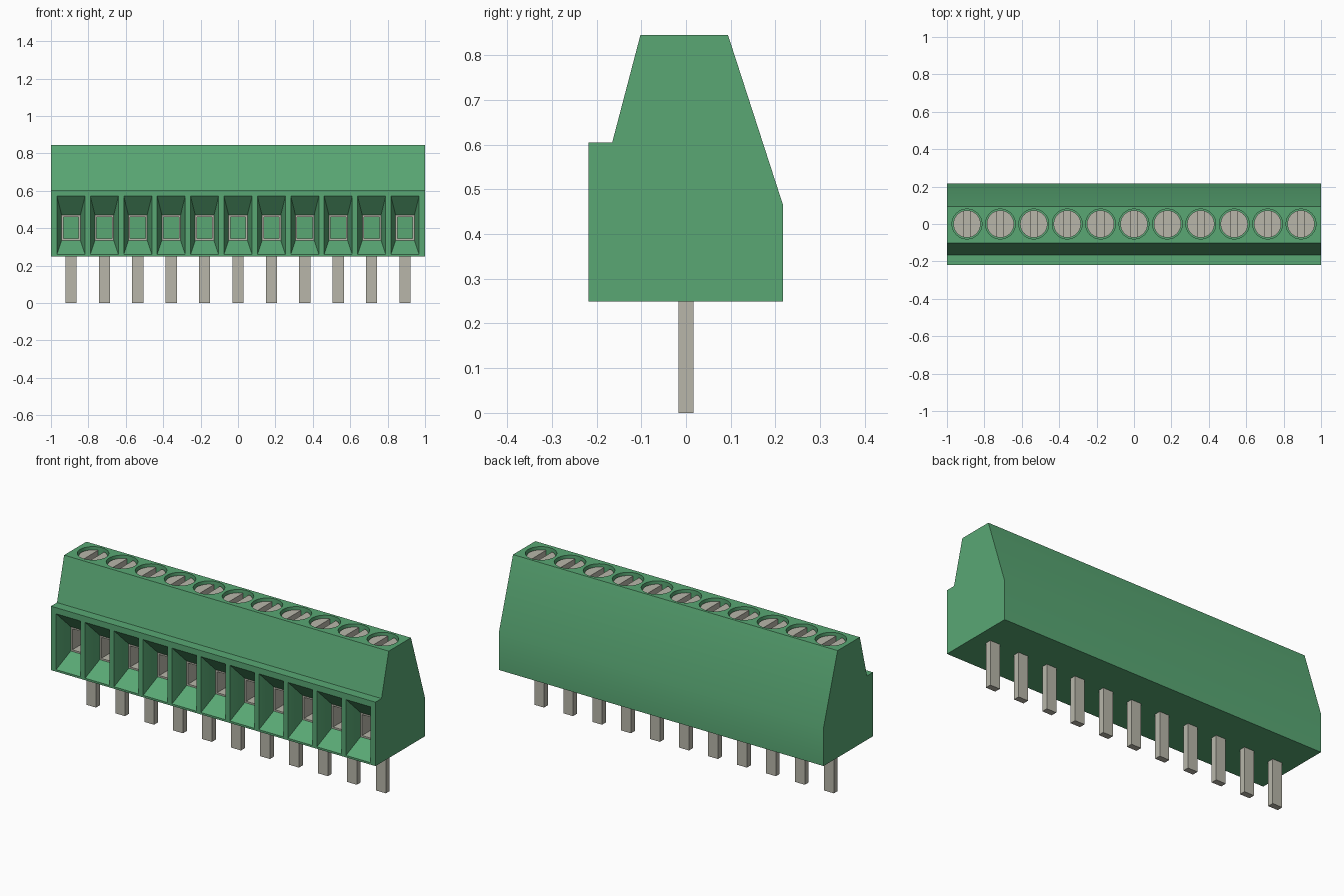
import bpy, bmesh
from math import pi
from mathutils import Matrix, Vector

if "Cube" in bpy.data.objects:
    bpy.data.objects.remove(bpy.data.objects["Cube"])

POLES = 11
PITCH = 2 / 11.2
CENTRES = [(i - (POLES - 1) / 2) * 0.1786 for i in range(POLES)]


def material(name, colour):
    m = bpy.data.materials.new(name)
    m.use_nodes = True
    m.diffuse_color = colour
    m.node_tree.nodes["Principled BSDF"].inputs["Base Color"].default_value = colour
    return m


GREEN = material("green plastic", (0.10, 0.39, 0.175, 1))
METAL = material("tinned metal", (0.48, 0.47, 0.40, 1))


def finish(name, bm, *mats):
    bmesh.ops.recalc_face_normals(bm, faces=bm.faces)
    mesh = bpy.data.meshes.new(name)
    bm.to_mesh(mesh)
    bm.free()
    for m in mats:
        mesh.materials.append(m)
    ob = bpy.data.objects.new(name, mesh)
    bpy.context.collection.objects.link(ob)
    return ob


def box(bm, x, y, z):
    """Box from (low, high) ranges; returns its faces."""
    size = Matrix.Diagonal((x[1] - x[0], y[1] - y[0], z[1] - z[0], 1))
    mid = Vector((sum(x) / 2, sum(y) / 2, sum(z) / 2))
    vs = bmesh.ops.create_cube(bm, size=1, matrix=Matrix.Translation(mid) @ size)["verts"]
    return list({f for v in vs for f in v.link_faces})


def cylinder(bm, x, radius, low, high):
    bmesh.ops.create_cone(bm, cap_ends=True, segments=32, radius1=radius, radius2=radius,
                          depth=high - low,
                          matrix=Matrix.Translation((x, 0, (low + high) / 2)))


def cut(target, cutter):
    """Subtract the cutter and bake the result."""
    mod = target.modifiers.new("cut", "BOOLEAN")
    mod.operation, mod.solver, mod.object = "DIFFERENCE", "EXACT", cutter
    deps = bpy.context.evaluated_depsgraph_get()
    mesh = bpy.data.meshes.new_from_object(target.evaluated_get(deps))
    target.modifiers.clear()
    target.data = mesh
    bpy.data.objects.remove(cutter)


def smooth(ob):
    bpy.ops.object.select_all(action="DESELECT")
    ob.select_set(True)
    bpy.context.view_layer.objects.active = ob
    bpy.ops.object.shade_smooth_by_angle(angle=pi / 6)


# Housing: side profile extruded along x
profile = [(-0.218, 0.249), (-0.218, 0.605), (-0.165, 0.605), (-0.102, 0.845),
           (0.094, 0.845), (0.217, 0.465), (0.217, 0.249)]
bm = bmesh.new()
side = bm.faces.new([bm.verts.new((-1, y, z)) for y, z in profile])
ext = bmesh.ops.extrude_face_region(bm, geom=[side])["geom"]
bmesh.ops.translate(bm, vec=(2, 0, 0), verts=[v for v in ext if isinstance(v, bmesh.types.BMVert)])
housing = finish("housing", bm, GREEN)

# Wire funnels, tapering inwards to the clamp pockets
FRONT, THROAT, BACK = -0.218, -0.125, 0.06
bm = bmesh.new()
for x in CENTRES:
    rings = []
    for y, w, low, high in ((FRONT - 0.01, 0.0777, 0.252, 0.582), (THROAT, 0.05, 0.335, 0.47)):
        rings.append([bm.verts.new((x + sx * w, y, z))
                      for sx, z in ((-1, low), (1, low), (1, high), (-1, high))])
    a, b = rings
    bm.faces.new(a)
    bm.faces.new(b)
    for i in range(4):
        j = (i + 1) % 4
        bm.faces.new((a[i], a[j], b[j], b[i]))
cut(housing, finish("funnel_cutter", bm))

# Clamp pockets and screw wells
bm = bmesh.new()
for x in CENTRES:
    box(bm, (x - 0.05, x + 0.05), (THROAT - 0.001, BACK), (0.335, 0.47))
    cylinder(bm, x, 0.08, 0.74, 0.9)
cut(housing, finish("pocket_cutter", bm))
smooth(housing)

# Metal clamps: square sleeves with plastic showing at the end
bm = bmesh.new()
for x in CENTRES:
    faces = box(bm, (x - 0.05, x + 0.05), (THROAT, BACK), (0.335, 0.47))
    mouth = min(faces, key=lambda f: f.calc_center_median().y)
    bmesh.ops.inset_region(bm, faces=[mouth], thickness=0.013)
    end = bmesh.ops.extrude_discrete_faces(bm, faces=[mouth])["faces"][0]
    bmesh.ops.translate(bm, vec=(0, BACK - THROAT - 0.01, 0), verts=end.verts)
    end.material_index = 1
finish("wire_clamps", bm, METAL, GREEN)

# Slotted screws
bm = bmesh.new()
slots = bmesh.new()
for x in CENTRES:
    cylinder(bm, x, 0.073, 0.735, 0.83)
    box(slots, (x - 0.018, x + 0.018), (-0.1, 0.1), (0.785, 0.9))
screws = finish("screws", bm, METAL)
cut(screws, finish("slot_cutter", slots))
smooth(screws)

# Solder pins
bm = bmesh.new()
for x in CENTRES:
    box(bm, (x - 0.03, x + 0.03), (-0.017, 0.017), (0, 0.26))
finish("solder_pins", bm, METAL)
